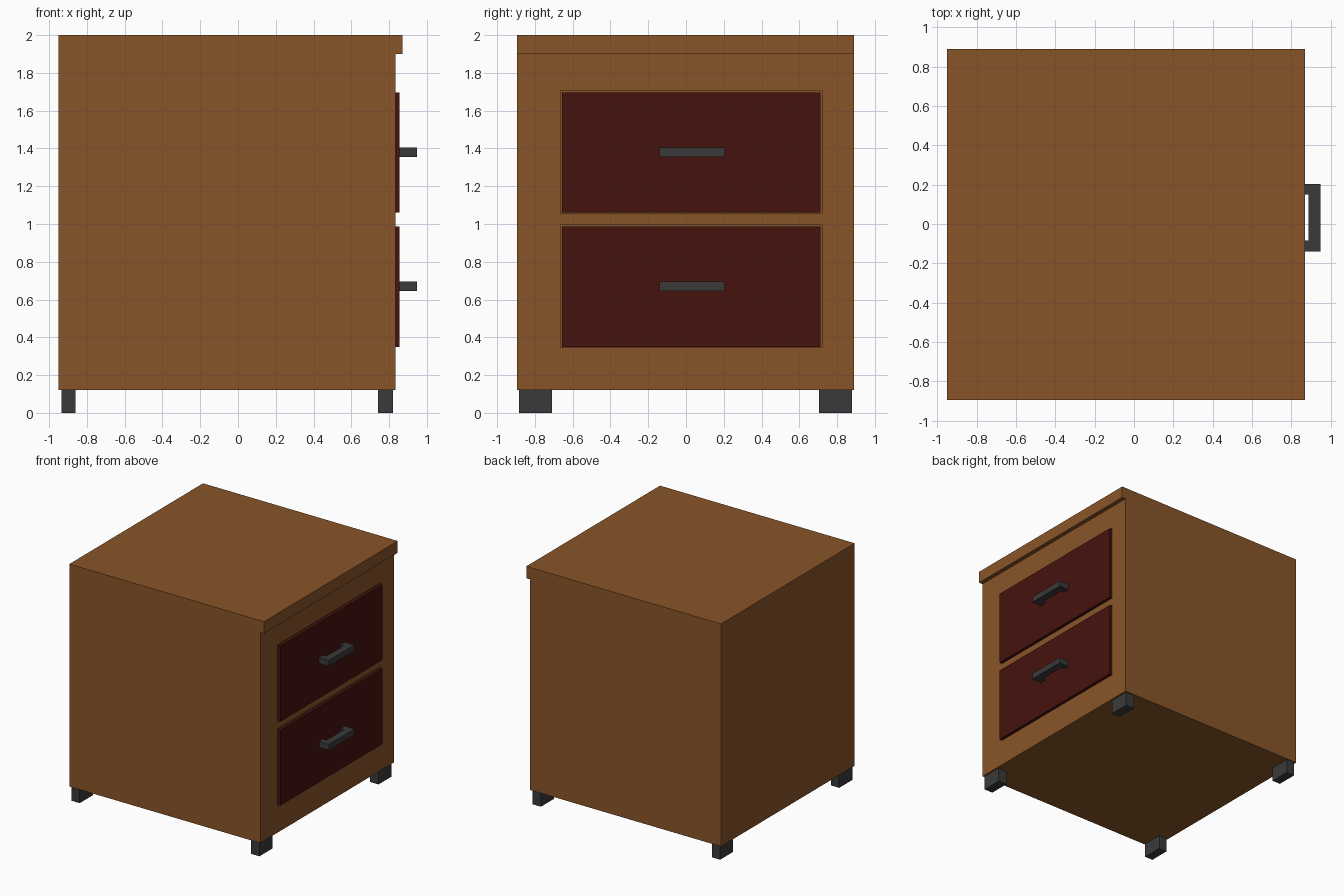
import bpy, bmesh

if "Cube" in bpy.data.objects:
    bpy.data.objects.remove(bpy.data.objects["Cube"])


def material(name, rgb):
    m = bpy.data.materials.new(name)
    m.diffuse_color = (*rgb, 1)
    m.use_nodes = True
    m.node_tree.nodes["Principled BSDF"].inputs["Base Color"].default_value = m.diffuse_color
    return m


WOOD = material("brown_wood", (0.25, 0.09, 0.022))
RED = material("dark_red", (0.06, 0.006, 0.004))
METAL = material("dark_metal", (0.042, 0.042, 0.042))


def prism(name, outline, z0, z1, mat):
    """Extrude an xy outline from z0 to z1."""
    bm = bmesh.new()
    face = bm.faces.new([bm.verts.new((x, y, z0)) for x, y in outline])
    top = bmesh.ops.extrude_face_region(bm, geom=[face])["geom"]
    for v in top:
        if isinstance(v, bmesh.types.BMVert):
            v.co.z = z1
    bmesh.ops.recalc_face_normals(bm, faces=bm.faces)
    mesh = bpy.data.meshes.new(name)
    bm.to_mesh(mesh)
    bm.free()
    obj = bpy.data.objects.new(name, mesh)
    bpy.context.collection.objects.link(obj)
    mesh.materials.append(mat)
    return obj


def box(name, x, y, z, mat):
    return prism(name, [(x[0], y[0]), (x[1], y[0]), (x[1], y[1]), (x[0], y[1])], *z, mat)


# Cabinet and overhanging top
cabinet = box("cabinet", (-0.95, 0.835), (-0.895, 0.89), (0.12, 1.9), WOOD)
box("top_board", (-0.95, 0.87), (-0.895, 0.89), (1.9, 2.0), WOOD)

# Drawers, each in a recess with a thin gap, and bracket handles
for label, z in (("lower", 0.35), ("upper", 1.06)):
    cutter = box(label + "_recess_cutter", (0.80, 0.90), (-0.665, 0.72), (z - 0.005, z + 0.645), WOOD)
    cutter.hide_render = True
    cutter.hide_set(True)
    cut = cabinet.modifiers.new(label + "_recess", "BOOLEAN")
    cut.operation = "DIFFERENCE"
    cut.solver = "EXACT"
    cut.object = cutter
    box(label + "_drawer", (0.80, 0.855), (-0.656, 0.711), (z, z + 0.637), RED)
    bracket = [(0.855, -0.14), (0.947, -0.14), (0.947, 0.203), (0.855, 0.203),
               (0.855, 0.15), (0.888, 0.15), (0.888, -0.085), (0.855, -0.085)]
    prism(label + "_handle", bracket, z + 0.295, z + 0.345, METAL)

# Feet
for side, x in (("back", (-0.935, -0.86)), ("front", (0.74, 0.82))):
    for end, y in (("left", (-0.885, -0.71)), ("right", (0.705, 0.88))):
        box(f"{side}_{end}_foot", x, y, (0, 0.12), METAL)
